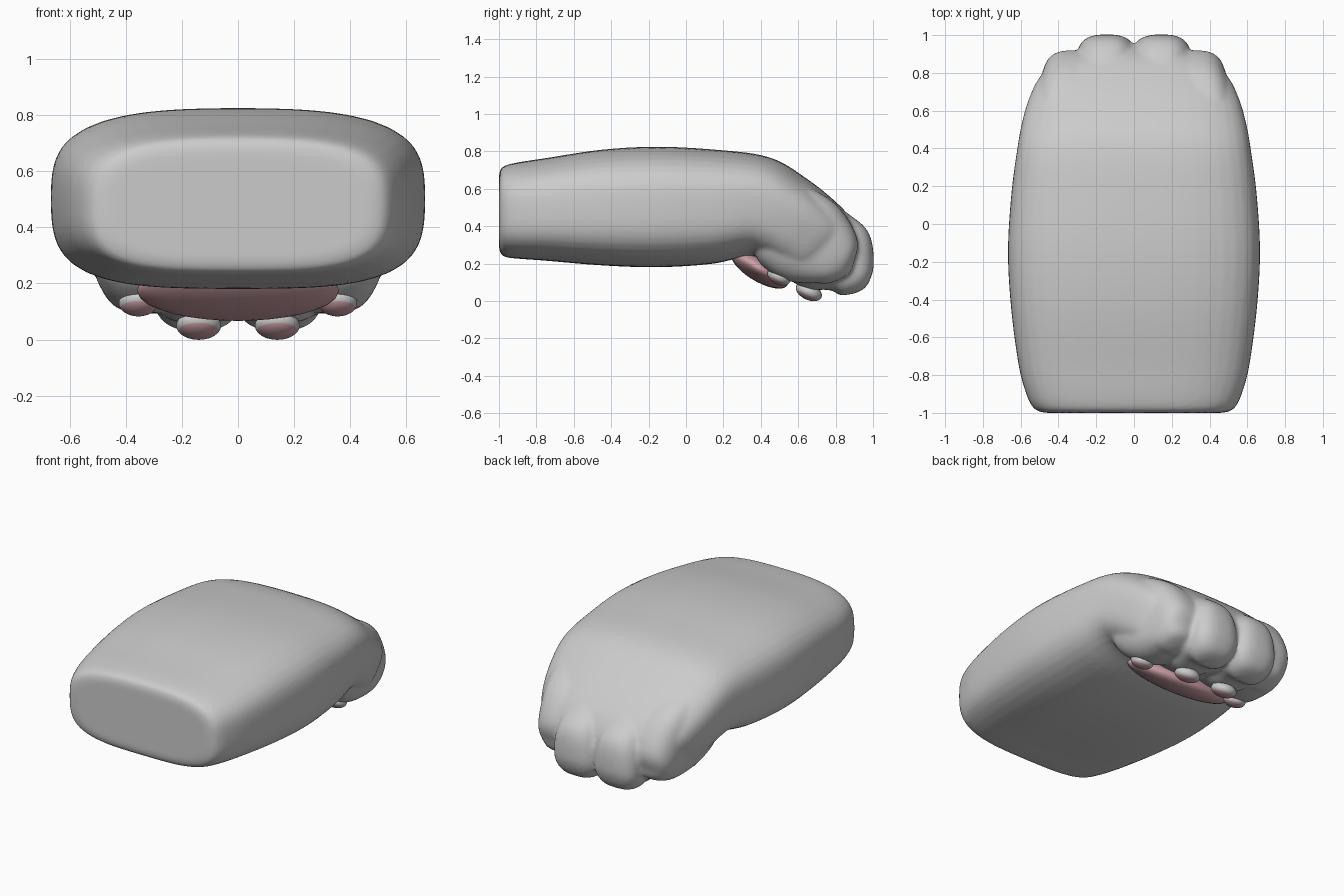
import bpy, bmesh, math
from mathutils import Matrix, Vector

if "Cube" in bpy.data.objects:
    bpy.data.objects.remove(bpy.data.objects["Cube"])


def material(name, col):
    m = bpy.data.materials.new(name)
    m.diffuse_color = col
    m.use_nodes = True
    m.node_tree.nodes["Principled BSDF"].inputs["Base Color"].default_value = m.diffuse_color
    return m


pink = material("pad_pink", (0.62, 0.36, 0.39, 1))
grey = material("plain_grey", (0.8, 0.8, 0.8, 1))


def finish(name, bm, mats=()):
    bmesh.ops.recalc_face_normals(bm, faces=bm.faces[:])
    me = bpy.data.meshes.new(name)
    for f in bm.faces:
        f.smooth = True
    bm.to_mesh(me)
    bm.free()
    for m in mats:
        me.materials.append(m)
    ob = bpy.data.objects.new(name, me)
    bpy.context.collection.objects.link(ob)
    return ob


def spline(keys, steps):
    """Catmull-Rom interpolation of the section keys."""
    k = [Vector(v) for v in keys]
    out = []
    for i in range(len(k) - 1):
        a, b, c, d = k[max(i - 1, 0)], k[i], k[i + 1], k[min(i + 2, len(k) - 1)]
        for s in range(steps):
            t = s / steps
            out.append(0.5 * (2 * b + (c - a) * t + (2 * a - 5 * b + 4 * c - d) * t * t
                              + (3 * b - a - 3 * c + d) * t ** 3))
    return out + [k[-1]]


def loft(name, keys, power, steps=5, n=64, side=1, bulge=(0, 0, 0)):
    """Skin superellipse sections: x, y, z, half width, half height, tilt.
    bulge bows the side, top and bottom edges outward."""
    bm = bmesh.new()
    rings = []
    for x, y, z, w, h, tilt in spline(keys, steps):
        a = math.radians(tilt)
        ring = []
        for i in range(n):
            t = 2 * math.pi * i / n
            c, s = math.cos(t), math.sin(t)
            r = (abs(c) ** power + abs(s) ** power) ** (-1 / power)
            c, s = r * c, r * s
            u = c * w * (1 - bulge[0] * s * s)
            v = s * h * (1 - bulge[1 if s > 0 else 2] * c * c)
            ring.append(bm.verts.new((side * (x + u), y + v * math.sin(a), z + v * math.cos(a))))
        rings.append(ring)
    for p, q in zip(rings, rings[1:]):
        for i in range(n):
            bm.faces.new((p[i], p[(i + 1) % n], q[(i + 1) % n], q[i]))
    bm.faces.new(rings[0])
    bm.faces.new(rings[-1])
    return finish(name, bm)


def pad(name, loc, size, tilt, two_tone=False):
    """Tilted ellipsoid; small pads are pink only on the sole side."""
    bm = bmesh.new()
    bmesh.ops.create_uvsphere(bm, u_segments=32, v_segments=20, radius=1)
    for f in bm.faces:
        f.material_index = 1 if two_tone and f.calc_center_median().z > -0.5 else 0
    bm.transform(Matrix.Translation(loc) @ Matrix.Rotation(math.radians(-tilt), 4, 'X')
                 @ Matrix.Diagonal((*size, 1)))
    return finish(name, bm, (pink, grey))


# forearm bending down into the palm
body = loft("paw_body", [
    (0, -1.0, .48, .46, .19, 0), (0, -.993, .48, .50, .222, 0), (0, -.97, .48, .535, .243, 0),
    (0, -.90, .484, .57, .257, 0), (0, -.75, .49, .61, .274, 0), (0, -.45, .50, .65, .309, 0),
    (0, -.15, .503, .667, .322, 0), (0, .15, .504, .65, .305, 2), (0, .38, .505, .62, .272, 12),
    (0, .51, .445, .595, .25, 30), (0, .62, .37, .56, .24, 39),
    (0, .72, .29, .505, .225, 42), (0, .80, .225, .40, .18, 46),
    (0, .85, .16, .28, .13, 54), (0, .86, .11, .18, .06, 62)], 4, bulge=(.05, .10, .04))

# toes
parts = [body]
for side, label in ((1, "right"), (-1, "left")):
    parts.append(loft("inner_toe_" + label, [
        (.15, .46, .44, .12, .15, 30), (.15, .60, .365, .155, .23, 38),
        (.147, .71, .29, .165, .236, 41), (.147, .815, .215, .163, .222, 46),
        (.145, .883, .135, .153, .142, 58), (.145, .895, .085, .13, .102, 67),
        (.145, .885, .05, .09, .07, 76), (.145, .87, .035, .04, .03, 80)], 2.7, n=40, side=side))
    parts.append(loft("outer_toe_" + label, [
        (.38, .41, .49, .12, .15, 18), (.38, .50, .425, .16, .23, 32),
        (.36, .615, .345, .165, .252, 39), (.335, .71, .272, .165, .228, 43),
        (.325, .787, .205, .15, .172, 50), (.32, .80, .155, .13, .115, 60),
        (.32, .80, .12, .09, .08, 70), (.32, .78, .1, .03, .03, 74)], 2.7, n=40, side=side))
    pad("inner_toe_pad_" + label, (side * .14, .657, .05), (.08, .074, .044), 25, True)
    pad("outer_toe_pad_" + label, (side * .355, .497, .13), (.07, .066, .042), 25, True)

# fuse toes and body into one softly creased skin
bpy.ops.object.select_all(action='DESELECT')
for ob in parts:
    ob.select_set(True)
bpy.context.view_layer.objects.active = body
bpy.ops.object.join()
rem = body.modifiers.new("fuse", 'REMESH')
rem.mode = 'VOXEL'
rem.voxel_size = 0.013
rem.use_smooth_shade = True
soft = body.modifiers.new("soften", 'SMOOTH')
soft.factor = 0.5
soft.iterations = 6

# large sole pad
pad("sole_pad", (0, .393, .175), (.36, .175, .07), 31)
